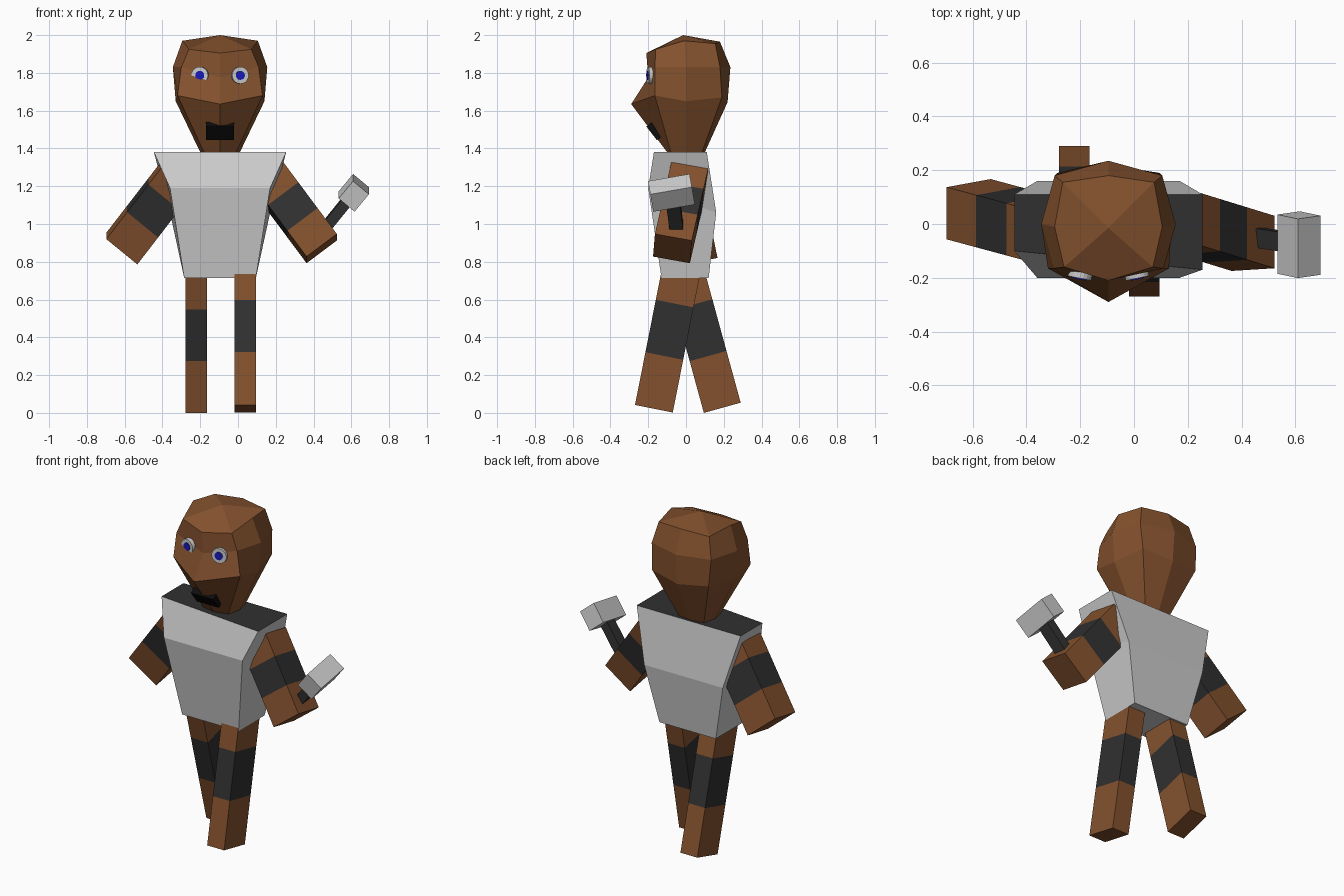
import bpy, bmesh, math
from mathutils import Vector, Matrix

if "Cube" in bpy.data.objects:
    bpy.data.objects.remove(bpy.data.objects["Cube"])

CX = -0.095  # body centre line


def material(name, r, g, b):
    m = bpy.data.materials.new(name)
    m.diffuse_color = (r, g, b, 1)
    m.use_nodes = True
    m.node_tree.nodes["Principled BSDF"].inputs["Base Color"].default_value = m.diffuse_color
    return m


BROWN = material("brown", 0.23, 0.083, 0.027)
DARK = material("dark", 0.03, 0.03, 0.03)
BLACK = material("black", 0.004, 0.004, 0.004)
BLUE = material("blue", 0.01, 0.01, 0.5)
GREY = material("grey", 0.8, 0.8, 0.8)


def finish(name, bm, mats):
    bmesh.ops.recalc_face_normals(bm, faces=bm.faces[:])
    me = bpy.data.meshes.new(name)
    bm.to_mesh(me)
    bm.free()
    for m in mats:
        me.materials.append(m)
    ob = bpy.data.objects.new(name, me)
    bpy.context.collection.objects.link(ob)
    return ob


def loft(bm, rings, slots):
    """Skin closed rings of points; slots gives the material slot per segment."""
    vs = [[bm.verts.new(p) for p in ring] for ring in rings]
    n = len(vs[0])
    for a, b, s in zip(vs, vs[1:], slots):
        for i in range(n):
            j = (i + 1) % n
            bm.faces.new((a[i], a[j], b[j], b[i])).material_index = s
    return vs


def beam(name, p0, p1, u, v, mats, cuts=()):
    """Box from p0 to p1 with half-width vectors u, v, one material per segment."""
    p0, p1, u, v = map(Vector, (p0, p1, u, v))
    rings = []
    for t in (0, *cuts, 1):
        c = p0.lerp(p1, t)
        rings.append([c + u + v, c - u + v, c - u - v, c + u - v])
    bm = bmesh.new()
    slots = list(range(len(mats)))
    vs = loft(bm, rings, slots)
    bm.faces.new(vs[0]).material_index = 0
    bm.faces.new(vs[-1]).material_index = slots[-1]
    return finish(name, bm, mats)


# Head: half rings from front middle to back middle (x, y, z), mirrored
half_rings = [
    [(0, -.21, 1.905), (.165, -.16, 1.925), (.2, -.01, 1.97), (.17, .155, 1.955), (0, .18, 1.965)],
    [(0, -.2, 1.775), (.205, -.165, 1.83), (.25, 0, 1.83), (.2, .18, 1.83), (0, .235, 1.83)],
    [(0, -.29, 1.635), (.225, -.165, 1.68), (.235, 0, 1.65), (.19, .19, 1.67), (0, .22, 1.645)],
    [(0, -.1, 1.38), (.085, -.08, 1.38), (.105, 0, 1.38), (.085, .085, 1.38), (0, .1, 1.38)],
]
rings = []
for h in half_rings:
    ring = h + [(-x, y, z) for x, y, z in h[3:0:-1]]
    rings.append([(x + CX, y, z) for x, y, z in ring])
bm = bmesh.new()
vs = loft(bm, rings, [0, 0, 0])
crown = bm.verts.new((CX, -.015, 2.0))
for i in range(0, 8, 2):
    bm.faces.new((crown, vs[0][i - 1], vs[0][i], vs[0][(i + 1) % 8]))
bm.faces.new(vs[-1])
finish("head", bm, [BROWN])


# Eyes: flat discs turned slightly outward
def disc(name, x, y, z, r, turn, mat):
    bm = bmesh.new()
    mtx = (Matrix.Translation((x, y, z)) @ Matrix.Rotation(turn, 4, 'Z')
           @ Matrix.Rotation(math.pi / 2, 4, 'X'))
    bmesh.ops.create_cone(bm, cap_ends=True, segments=20, radius1=r, radius2=r,
                          depth=0.03, matrix=mtx)
    finish(name, bm, [mat])


for side, label in ((-1, "left"), (1, "right")):
    x, turn = CX + side * 0.105, side * 0.2
    disc(label + "_eye", x, -.187, 1.787, .045, turn, GREY)
    disc(label + "_iris", x, -.191, 1.787, .024, turn, BLUE)

# Mouth: thin slab lying on the slope under the nose
beam("mouth", (CX - .075, -.166, 1.492), (CX + .075, -.166, 1.492),
     (0, -.028, .036), (0, .016, .012), [BLACK])

# Torso: four-cornered loft with a dark top
bm = bmesh.new()
vs = loft(bm, [
    [(CX - .35, -.10, 1.38), (CX + .35, -.17, 1.38), (CX + .35, .11, 1.38), (CX - .35, .11, 1.38)],
    [(CX - .265, -.20, 1.19), (CX + .265, -.20, 1.19), (CX + .265, .16, 1.06), (CX - .265, .16, 1.06)],
    [(CX - .19, -.13, .715), (CX + .19, -.13, .715), (CX + .19, .12, .715), (CX - .19, .12, .715)],
], [0, 0])
bm.faces.new(vs[0]).material_index = 1
bm.faces.new(vs[-1])
finish("torso", bm, [GREY, DARK])

# Arms and legs with a dark middle band
BANDED = [BROWN, DARK, BROWN]
beam("right_arm", (.16, .015, 1.25), (.443, -.072, .87),
     (.08, .005, .06), (0, .0975, -.0175), BANDED, (.28, .64))
beam("left_arm", (-.318, -.025, 1.255), (-.615, .055, .87),
     (-.082, -.015, .067), (0, .097, .017), BANDED, (.25, .63))
beam("right_leg", (.038, -.17, .022), (.038, -.027, .745),
     (.057, 0, 0), (0, .1, -.02), BANDED, (.386, .77))
beam("left_leg", (-.222, .192, .027), (-.222, -.008, .757),
     (.057, 0, 0), (0, .0975, .027), BANDED, (.375, .75))

# Hammer held in the right hand
beam("hammer_handle", (.43, -.045, .94), (.60, -.072, 1.15),
     (.022, 0, -.018), (0, .036, .005), [DARK])
beam("hammer_head", (.613, -.187, 1.146), (.613, .033, 1.184),
     (.038, -.008, .046), (.042, .006, -.035), [GREY])
